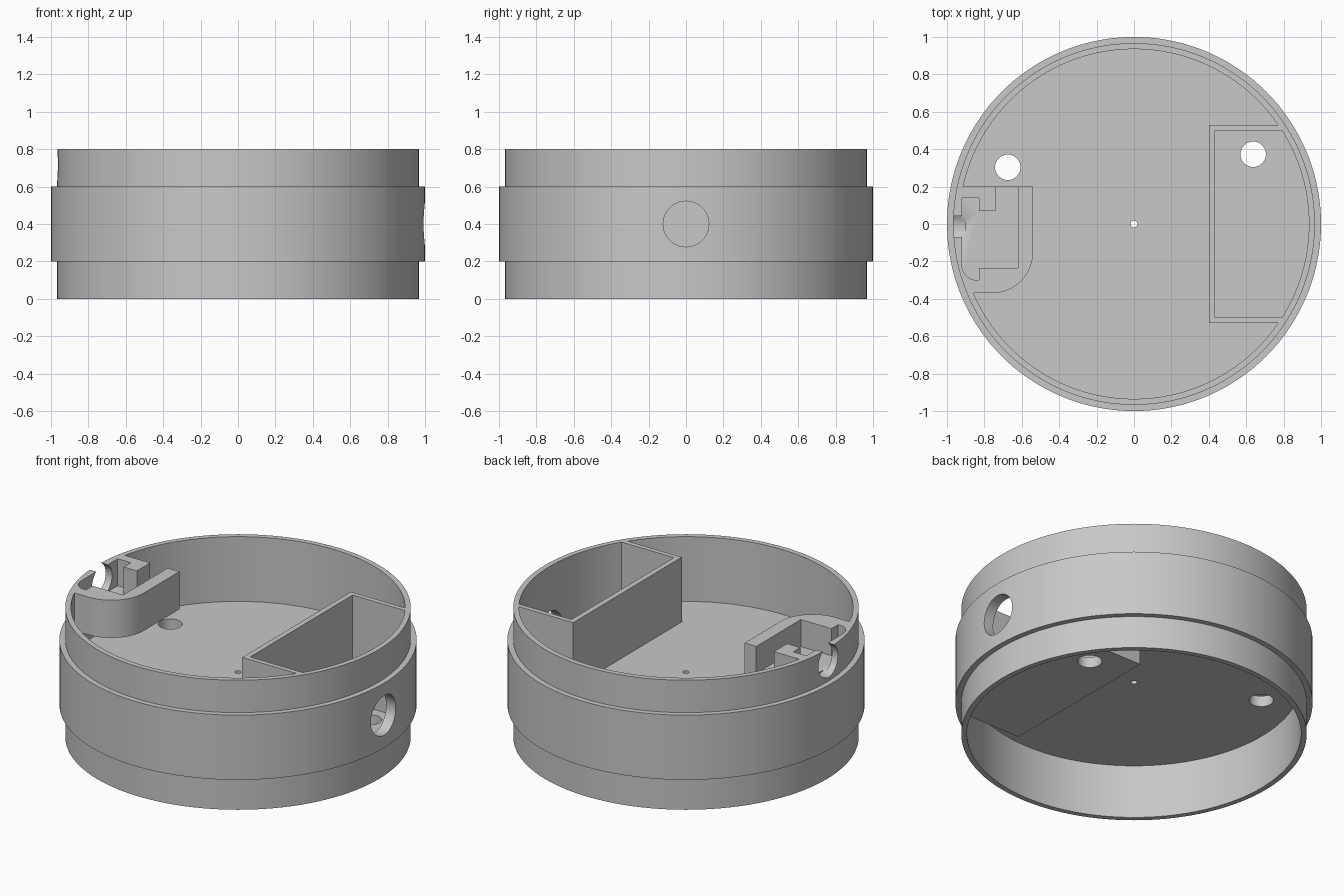
import bpy
import bmesh
from math import asin, cos, pi, sin
from mathutils import Matrix

if "Cube" in bpy.data.objects:
    bpy.data.objects.remove(bpy.data.objects["Cube"])

grey = bpy.data.materials.new("light grey plastic")
grey.use_nodes = True
colour = (0.58, 0.58, 0.58, 1)
grey.diffuse_color = colour
grey.node_tree.nodes["Principled BSDF"].inputs["Base Color"].default_value = colour

SEGMENTS = 144
RIM, STEP, INNER = 0.967, 1.0, 0.935   # radii of rim, middle band and bore
TOP, FLOOR, UNDERSIDE = 0.8, 0.4, 0.333


def finish(name, bm):
    bmesh.ops.recalc_face_normals(bm, faces=bm.faces)
    mesh = bpy.data.meshes.new(name)
    bm.to_mesh(mesh)
    bm.free()
    mesh.materials.append(grey)
    obj = bpy.data.objects.new(name, mesh)
    bpy.context.collection.objects.link(obj)
    return obj


def arc(cx, cy, radius, start, end, steps=24):
    return [(cx + radius * cos(start + (end - start) * i / steps),
             cy + radius * sin(start + (end - start) * i / steps))
            for i in range(steps + 1)]


def prism(name, outline, z0, z1):
    bm = bmesh.new()
    face = bm.faces.new([bm.verts.new((x, y, z0)) for x, y in outline])
    extruded = bmesh.ops.extrude_face_region(bm, geom=[face], use_keep_orig=True)
    moved = [g for g in extruded["geom"] if isinstance(g, bmesh.types.BMVert)]
    bmesh.ops.translate(bm, verts=moved, vec=(0, 0, z1 - z0))
    return finish(name, bm)


def drill(name, centre, radius, depth, axis="Z"):
    bm = bmesh.new()
    turn = Matrix.Rotation(pi / 2, 4, "Y") if axis == "X" else Matrix()
    bmesh.ops.create_cone(bm, cap_ends=True, segments=48, radius1=radius,
                          radius2=radius, depth=depth,
                          matrix=Matrix.Translation(centre) @ turn)
    return finish(name, bm)


def combine(target, tool, operation):
    mod = target.modifiers.new(operation.lower(), "BOOLEAN")
    mod.object = tool
    mod.operation = operation
    mod.solver = "EXACT"
    bpy.context.view_layer.objects.active = target
    bpy.ops.object.modifier_apply(modifier=mod.name)
    bpy.data.objects.remove(tool)


# Round housing: stepped wall with a floor halfway up
profile = [(0, UNDERSIDE), (INNER, UNDERSIDE), (INNER, 0), (RIM, 0), (RIM, 0.2),
           (STEP, 0.2), (STEP, 0.6), (RIM, 0.6), (RIM, TOP), (INNER, TOP),
           (INNER, FLOOR), (0, FLOOR)]
bm = bmesh.new()
points = [bm.verts.new((r, 0, z)) for r, z in profile]
edges = [bm.edges.new(pair) for pair in zip(points, points[1:])]
bmesh.ops.spin(bm, geom=points + edges, axis=(0, 0, 1), cent=(0, 0, 0),
               angle=2 * pi, steps=SEGMENTS, use_merge=True)
bmesh.ops.remove_doubles(bm, verts=bm.verts, dist=0.0001)
housing = finish("round_housing", bm)


# Deep compartment on the left, dropping through the floor
def compartment(name, x, half, radius, z0, z1):
    a = asin(half / radius)
    return prism(name, [(x, half), (x, -half)] + arc(0, 0, radius, -a, a), z0, z1)


combine(housing, compartment("compartment", 0.4, 0.53, 0.95, 0.067, TOP), "UNION")
combine(housing, compartment("compartment_hollow", 0.433, 0.5, 0.9355, 0.133, 0.9),
        "DIFFERENCE")

# Raised holder on the right wall, with one rounded corner
wall = arc(0, 0, 0.95, pi - asin(0.2 / 0.95), pi + asin(0.37 / 0.95))
corner = arc(-0.76, -0.15, 0.22, -pi / 2, 0)
combine(housing, prism("holder", wall + corner + [(-0.54, 0.2)], 0.567, TOP), "UNION")

# Stepped slot in the holder, open at the back
slot = [(-0.62, 0.3), (-0.62, -0.235), (-0.83, -0.235), (-0.83, -0.3)]
slot += arc(-0.84, -0.22, 0.08, -pi / 2, -pi, 8)
slot += [(-0.92, 0.14), (-0.83, 0.14), (-0.83, 0.07), (-0.74, 0.07), (-0.74, 0.3)]
combine(housing, prism("holder_slot", slot, 0.633, 0.9), "DIFFERENCE")

# Round openings through the walls and floors
for tool in (
    drill("wall_notch", (-1, -0.013, 0.72), 0.098, 0.2, "X"),
    drill("wall_hole", (1, 0, 0.4), 0.122, 0.3, "X"),
    drill("compartment_floor_hole", (0.637, 0.373, 0.1), 0.068, 0.2),
    drill("floor_hole", (-0.675, 0.303, 0.36), 0.068, 0.3),
    drill("centre_hole", (0, 0, 0.36), 0.018, 0.3),
):
    combine(housing, tool, "DIFFERENCE")

# Smooth the curved walls, keep the edges crisp
bpy.ops.object.select_all(action="DESELECT")
housing.select_set(True)
bpy.context.view_layer.objects.active = housing
bpy.ops.object.shade_smooth_by_angle(angle=pi / 6)
